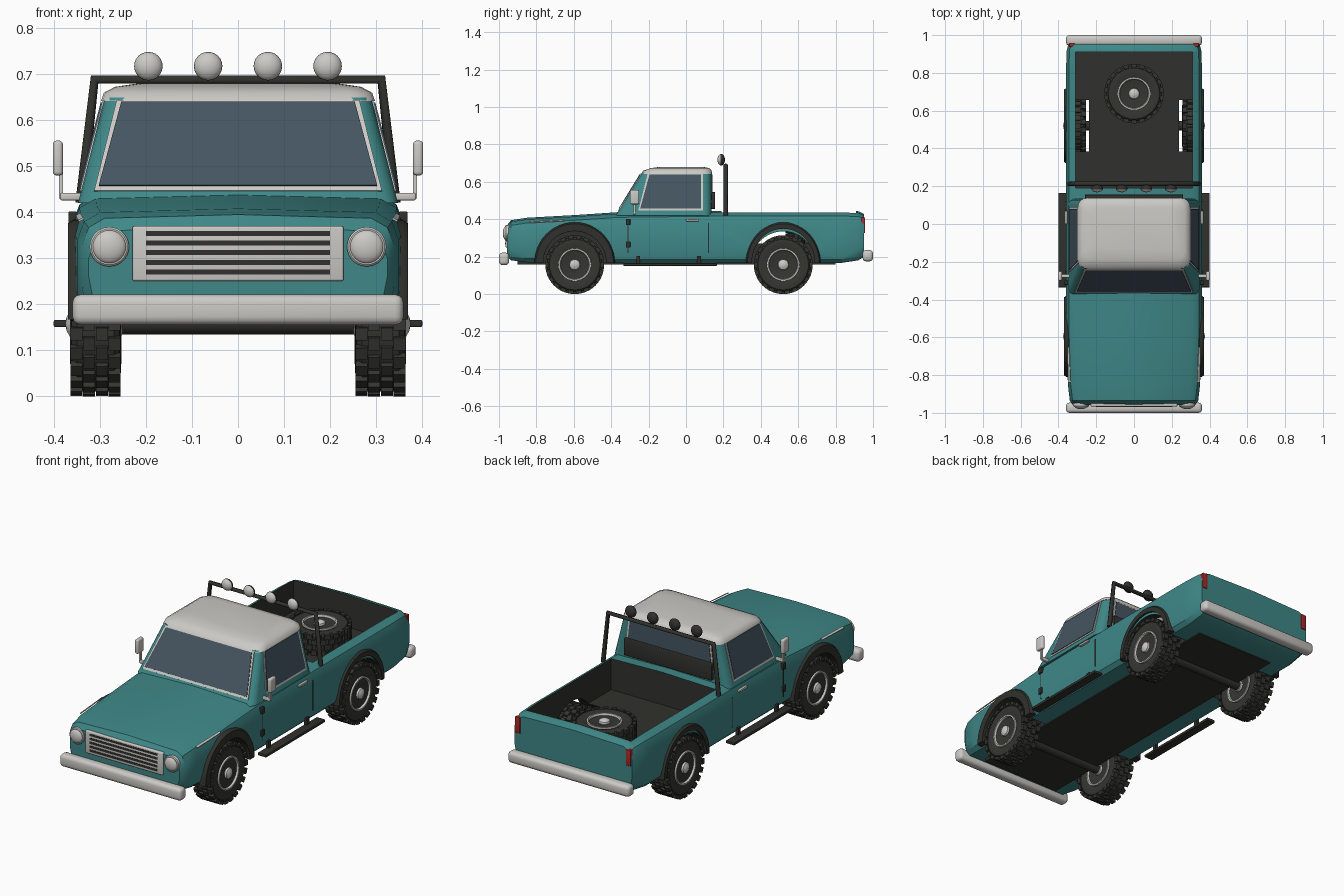
import bpy, bmesh
from math import sin, cos, pi, radians
from mathutils import Vector, Matrix

cube = bpy.data.objects.get("Cube")
if cube:
    bpy.data.objects.remove(cube)


def material(name, r, g, b):
    m = bpy.data.materials.new(name)
    m.use_nodes = True
    m.diffuse_color = (r, g, b, 1)
    bsdf = next(n for n in m.node_tree.nodes if n.type == 'BSDF_PRINCIPLED')
    bsdf.inputs["Base Color"].default_value = (r, g, b, 1)
    return m


TEAL = material("teal paint", .05, .245, .245)
WHITE = material("off white", .6, .59, .56)
DARK = material("dark trim", .03, .03, .026)
RUBBER = material("rubber", .035, .035, .03)
GLASS = material("window glass", .06, .09, .12)
RED = material("tail red", .4, .02, .02)
SIDES = ((1, "left"), (-1, "right"))


def finish(name, bm, *mats, angle=35):
    bmesh.ops.recalc_face_normals(bm, faces=bm.faces)
    me = bpy.data.meshes.new(name)
    bm.to_mesh(me)
    bm.free()
    for m in mats:
        me.materials.append(m)
    me.shade_smooth()
    me.set_sharp_from_angle(angle=radians(angle))
    ob = bpy.data.objects.new(name, me)
    bpy.context.collection.objects.link(ob)
    return ob


def loft(name, rings, *mats, angle=35):
    bm = bmesh.new()
    rows = [[bm.verts.new(p) for p in ring] for ring in rings]
    n = len(rows[0])
    for a, b in zip(rows, rows[1:]):
        for i in range(n):
            bm.faces.new((a[i], a[(i + 1) % n], b[(i + 1) % n], b[i]))
    bm.faces.new(rows[0])
    bm.faces.new(rows[-1])
    return finish(name, bm, *mats, angle=angle)


def lathe(name, profile, mat, n=32, centre=(0, 0, 0)):
    # turned around the x axis, profile is (x, radius)
    c = Vector(centre)
    return loft(name, [[c + Vector((x, r * cos(2 * pi * i / n), r * sin(2 * pi * i / n)))
                        for i in range(n)] for x, r in profile], mat)


def box(name, centre, size, mat, bevel=0):
    bm = bmesh.new()
    bmesh.ops.create_cube(bm, size=1, matrix=Matrix.Translation(centre) @ Matrix.Diagonal((*size, 1)))
    if bevel:
        bmesh.ops.bevel(bm, geom=bm.edges[:], offset=bevel, segments=3, profile=.5, affect='EDGES')
    return finish(name, bm, mat)


def slab(name, pts, thick, mat):
    # thin plate raised outward from the cab surface
    pts = [Vector(p) for p in pts]
    mid = sum(pts, Vector()) / len(pts)
    nrm = (pts[1] - pts[0]).cross(pts[2] - pts[0]).normalized()
    if nrm.dot(mid - Vector((0, -.1, .5))) < 0:
        nrm = -nrm
    return loft(name, [[p - nrm * .002 for p in pts], [p + nrm * thick for p in pts]], mat)


def cut(target, cutter):
    mod = target.modifiers.new("cut", 'BOOLEAN')
    mod.operation, mod.solver, mod.object = 'DIFFERENCE', 'EXACT', cutter
    mod.material_mode = 'TRANSFER'
    bpy.context.view_layer.objects.active = target
    bpy.ops.object.modifier_apply(modifier=mod.name)
    bpy.data.objects.remove(cutter)


# Body shell: y, half width, bottom, top
stations = [(-.957, .325, .2, .36), (-.935, .34, .18, .387), (-.85, .35, .17, .4),
            (-.6, .358, .165, .414), (-.36, .36, .165, .43), (.13, .36, .165, .436),
            (.82, .36, .165, .437), (.92, .356, .18, .435), (.953, .347, .2, .42)]
rings = []
for y, w, zb, zt in stations:
    half = [(w - .03, zb), (w - .008, zb + .02), (w, zb + .06), (w, zt - .06),
            (w - .015, zt - .02), (w - .05, zt)]
    right = [(x, y, z) for x, z in half]
    left = [(-x, y, z) for x, z in reversed(half)]
    rings.append(right + [(0, y, zt + .008)] + left)
body = loft("body", rings, TEAL, DARK)

WHEELS = (("front", -.595, .215), ("rear", .52, .2))
cut(body, box("bed_cutter", (0, .55, .47), (.62, .72, .4), DARK))
for where, y, _ in WHEELS:
    for s, side in SIDES:
        cut(body, lathe("well_cutter", [(s * .237, .175), (s * .45, .175)], DARK, 40, (0, y, .16)))
body.data.set_sharp_from_angle(angle=radians(35))


# Cab and roof from rounded rectangles
def rounded(z, y0, y1, w, r):
    pts = []
    for k, (cx, cy) in enumerate(((w - r, y1 - r), (r - w, y1 - r), (r - w, y0 + r), (w - r, y0 + r))):
        for i in range(5):
            a = pi / 2 * (k + i / 4)
            pts.append((cx + r * cos(a), cy + r * sin(a), z))
    return pts


def front_y(z):
    return -.376 + .613 * (z - .42)


def side_x(z):
    return .348 - .252 * (z - .42)


loft("cab", [rounded(z, front_y(z), .135, side_x(z), .04) for z in (.42, .65)], TEAL)
loft("roof", [rounded(.642, -.241, .139, .298, .05), rounded(.66, -.228, .137, .292, .05),
              rounded(.673, -.19, .125, .268, .05), rounded(.68, -.14, .09, .22, .05)], WHITE, angle=50)

# Windows with pale frames
for part, e, t, mat in (("frame", .01, .003, WHITE), ("glass", 0, .006, GLASS)):
    lo, hi = .456 - e, .638 + e * .5
    yl, yh = front_y(lo), front_y(hi)
    slab("windshield_" + part, [(-.303 - e, yl, lo), (.303 + e, yl, lo),
                                (.254 + e, yh, hi), (-.254 - e, yh, hi)], t, mat)
    slab("rear_window_" + part, [(-.25 - e, .135, .5 - e), (.25 + e, .135, .5 - e),
                                 (.235 + e, .135, hi), (-.235 - e, .135, hi)], t, mat)
    for s, side in SIDES:
        xl, xh = s * side_x(lo), s * side_x(hi)
        slab(side + "_window_" + part, [(xl, -.245 - e, lo), (xl, .08 + e, lo),
                                        (xh, .08 + e, hi), (xh, -.195 - e, hi)], t, mat)
box("cab_rear_panel", (0, .146, .5), (.52, .02, .09), DARK, .004)

# Nose: grille, headlights, bumpers
box("grille", (0, -.955, .31), (.46, .022, .12), WHITE, .005)
for i in range(5):
    box("grille_slot", (0, -.966, .27 + i * .021), (.4, .004, .011), DARK)
box("front_bumper", (0, -.973, .188), (.72, .054, .066), WHITE, .018)
box("rear_bumper", (0, .972, .205), (.72, .056, .06), WHITE, .018)


def dome(name, centre, r, flat, mats):
    bm = bmesh.new()
    bmesh.ops.create_uvsphere(bm, u_segments=24, v_segments=14, radius=r)
    bmesh.ops.rotate(bm, verts=bm.verts, matrix=Matrix.Rotation(pi / 2, 3, 'X'))
    for f in bm.faces:
        f.material_index = 0 if f.calc_center_median().y < -r * .3 else 1
    bmesh.ops.transform(bm, verts=bm.verts, matrix=Matrix.Translation(centre) @ Matrix.Diagonal((1, flat, 1, 1)))
    finish(name, bm, *mats, angle=60)


for s, side in SIDES:
    ring = lathe(side + "_headlight_ring", [(-.015, .043), (.008, .043), (.012, .039)], WHITE, 28)
    ring.matrix_world = Matrix.Translation((s * .28, -.955, .325)) @ Matrix.Rotation(-pi / 2, 4, 'Z')
    dome(side + "_headlight", (s * .28, -.963, .325), .037, .45, (WHITE, WHITE))
    box(side + "_tail_light", (s * .328, .948, .368), (.03, .02, .085), RED, .003)
    slab(side + "_fender_trim", [(s * .347, -.84, .381), (s * .352, -.65, .391),
                                 (s * .343, -.65, .397), (s * .336, -.84, .387)], .002, WHITE)

# Doors, mirrors and side steps
for s, side in SIDES:
    for y in (-.31, .12):
        box(side + "_door_seam", (s * .359, y, .3), (.005, .005, .16), DARK)
    for z in (.265, .385):
        box(side + "_door_hinge", (s * .36, -.31, z), (.018, .024, .034), DARK, .003)
    box(side + "_door_handle", (s * .36, .035, .395), (.014, .07, .012), WHITE, .003)
    box(side + "_mirror_arm", (s * .362, -.275, .434), (.05, .018, .016), WHITE, .004)
    box(side + "_mirror_post", (s * .385, -.275, .465), (.008, .012, .07), WHITE)
    box(side + "_mirror", (s * .392, -.275, .518), (.022, .05, .076), WHITE, .008)
    box(side + "_step", (s * .376, -.085, .158), (.05, .5, .015), DARK, .003)
    for y in (-.255, .07):
        box(side + "_step_bracket", (s * .358, y, .18), (.016, .02, .045), DARK)

# Fender flares
for where, y, r in WHEELS:
    for s, side in SIDES:
        arc = []
        for i in range(25):
            a = pi * i / 24
            arc.append([(s * x, y + q * cos(a), .167 + q * sin(a) * .217 / r)
                        for x, q in ((.335, r), (.358, r), (.37, r - .008), (.37, .168), (.335, .168))])
        loft(side + "_" + where + "_flare", arc, DARK)

# Roll bar with four lamps
curve = bpy.data.curves.new("roll_bar", 'CURVE')
curve.dimensions = '3D'
curve.bevel_depth, curve.bevel_resolution, curve.use_fill_caps = .012, 2, True
line = curve.splines.new('POLY')
line.points.add(3)
for p, (x, z) in zip(line.points, ((-.342, .42), (-.312, .689), (.312, .689), (.342, .42))):
    p.co = (x, .212, z, 1)
curve.materials.append(DARK)
bpy.context.collection.objects.link(bpy.data.objects.new("roll_bar", curve))
for i in range(4):
    dome("roof_lamp", (-.195 + .13 * i, .188, .718), .031, .65, (WHITE, DARK))

# Underside
box("chassis_plate", (0, -.05, .17), (.47, 1.7, .022), DARK)
for where, y, _ in WHEELS:
    lathe(where + "_axle", [(-.27, .024), (.27, .024)], DARK, 16, (0, y, .158))

# Wheel parts, built once and shared
tire = lathe("tire", [(-.046, .084), (-.055, .105), (-.052, .135), (-.04, .147),
                      (.04, .147), (.052, .135), (.055, .105), (.046, .084)], RUBBER, 40)
half = [(.044, .088), (.056, .087), (.056, .079), (.036, .072), (.042, .05),
        (.042, .03), (.056, .027), (.063, .015), (.065, .005)]
rim = lathe("rim", [(-x, r) for x, r in reversed(half)] + half, WHITE)
bm = bmesh.new()
for i in range(22):
    for col in range(4):
        spin = Matrix.Rotation(2 * pi * (i + .5 * (col % 2)) / 22, 4, 'X')
        place = Matrix.Translation((-.0415 + .0277 * col, 0, .148))
        bmesh.ops.create_cube(bm, size=1, matrix=spin @ place @ Matrix.Diagonal((.026, .028, .018, 1)))
tread = finish("tread", bm, RUBBER)
bm = bmesh.new()
for i in range(6):
    for s in (-1, 1):
        spin = Matrix.Rotation(pi * i / 3, 4, 'X')
        bmesh.ops.create_cube(bm, size=.011, matrix=spin @ Matrix.Translation((s * .04, 0, .052)))
lugs = finish("lug_nuts", bm, DARK)

spots = [(side + "_" + where + "_wheel", Matrix.Translation((s * .31, y, .157)))
         for where, y, _ in WHEELS for s, side in SIDES]
spots.append(("spare_wheel", Matrix.Translation((0, .69, .325)) @ Matrix.Rotation(-pi / 2, 4, 'Y')))
for part in (tire, rim, tread, lugs):
    for name, matrix in spots:
        ob = bpy.data.objects.new(name + "_" + part.name, part.data)
        ob.matrix_world = matrix
        bpy.context.collection.objects.link(ob)
    bpy.data.objects.remove(part)
